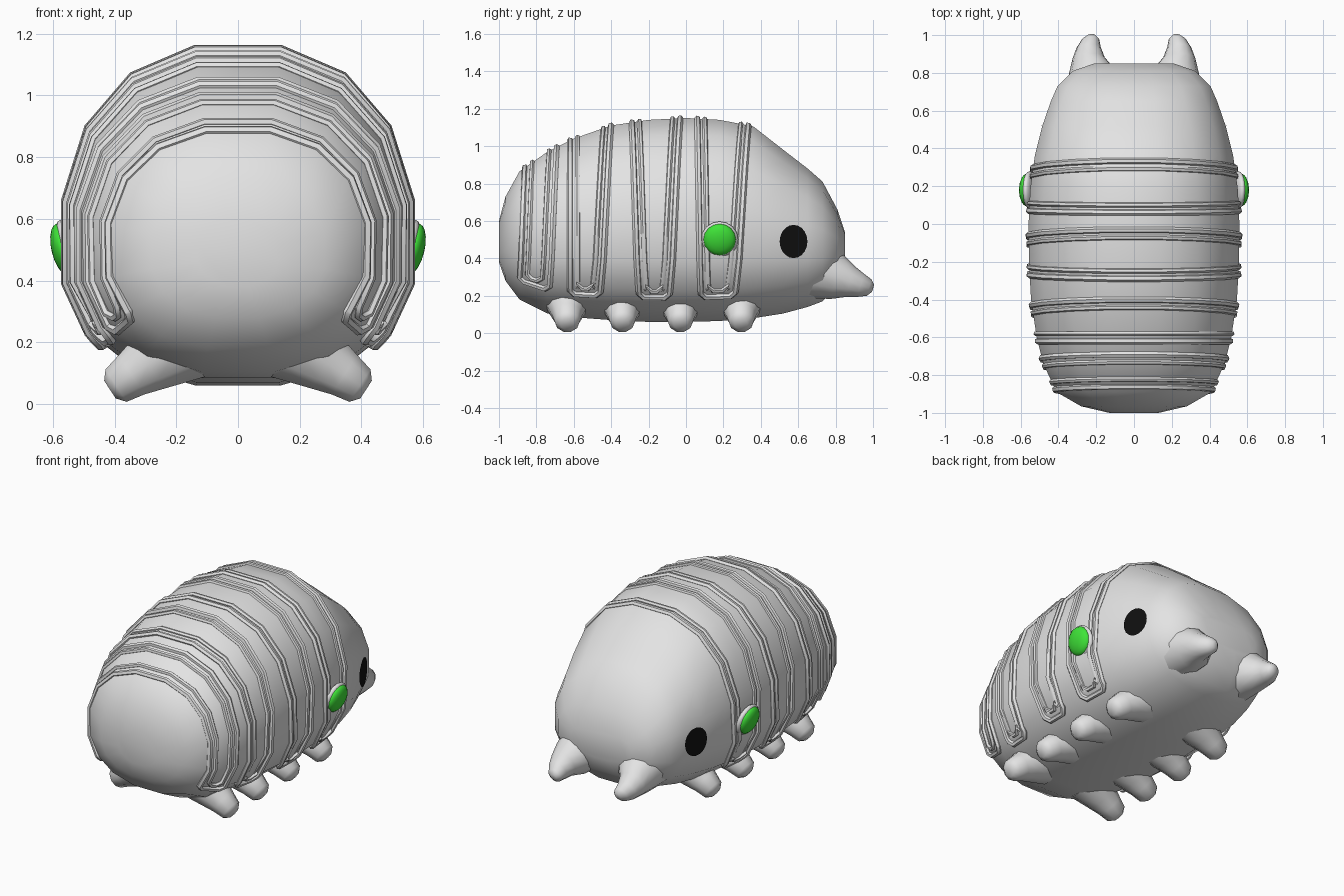
import bpy, bmesh
from math import sin, cos, radians, pi, copysign
from mathutils import Vector
from mathutils.bvhtree import BVHTree

cube = bpy.data.objects.get("Cube")
if cube:
    bpy.data.objects.remove(cube, do_unlink=True)


def material(name, rgb):
    m = bpy.data.materials.new(name)
    m.use_nodes = True
    m.diffuse_color = (*rgb, 1)
    m.node_tree.nodes["Principled BSDF"].inputs["Base Color"].default_value = (*rgb, 1)
    return m


GREY = material("shell grey", (0.77, 0.77, 0.77))
GREEN = material("bright green", (0.05, 0.78, 0.04))
BLACK = material("eye black", (0.005, 0.005, 0.005))


def smooth(obj, angle=50):
    bpy.ops.object.select_all(action='DESELECT')
    obj.select_set(True)
    bpy.context.view_layer.objects.active = obj
    bpy.ops.object.shade_smooth_by_angle(angle=radians(angle))


def finish(name, bm, mat, mirror=False, angle=50):
    mesh = bpy.data.meshes.new(name)
    bm.to_mesh(mesh)
    bm.free()
    obj = bpy.data.objects.new(name, mesh)
    bpy.context.collection.objects.link(obj)
    mesh.materials.append(mat)
    smooth(obj, angle)
    if mirror:
        mod = obj.modifiers.new("mirror", 'MIRROR')
        mod.use_mirror_merge = False
    return obj


def loft(bm, rings):
    """Skin a list of equal-sized point rings and cap both ends."""
    rows = [[bm.verts.new(p) for p in ring] for ring in rings]
    n = len(rows[0])
    for a, b in zip(rows, rows[1:]):
        for i in range(n):
            j = (i + 1) % n
            bm.faces.new((a[i], a[j], b[j], b[i]))
    bm.faces.new(rows[0])
    bm.faces.new(rows[-1])
    bmesh.ops.recalc_face_normals(bm, faces=bm.faces[:])


# Body stations: y, half width, top, bottom, height of widest line
STATIONS = [
    (-1.0, 0.13, 0.60, 0.38, 0.49), (-0.965, 0.28, 0.73, 0.28, 0.49),
    (-0.89, 0.41, 0.865, 0.18, 0.49), (-0.74, 0.48, 0.97, 0.105, 0.49),
    (-0.6, 0.515, 1.04, 0.085, 0.5), (-0.4, 0.545, 1.11, 0.07, 0.5),
    (-0.2, 0.556, 1.14, 0.06, 0.5), (0.0, 0.558, 1.15, 0.06, 0.5),
    (0.18, 0.55, 1.14, 0.065, 0.5), (0.36, 0.525, 1.105, 0.08, 0.5),
    (0.52, 0.485, 0.98, 0.105, 0.49), (0.65, 0.44, 0.88, 0.14, 0.48),
    (0.73, 0.405, 0.81, 0.17, 0.47), (0.81, 0.325, 0.66, 0.26, 0.46),
    (0.85, 0.21, 0.54, 0.36, 0.45),
]
SIDES = 16
STEP = 360 / SIDES


def surface(y, deg):
    """Point on the shell at a given length and angle around it."""
    for a, b in zip(STATIONS, STATIONS[1:]):
        if y <= b[0]:
            break
    t = (y - a[0]) / (b[0] - a[0])
    w, top, low, mid = (p + (q - p) * t for p, q in zip(a[1:], b[1:]))
    c, s = cos(radians(deg)), sin(radians(deg))
    px = copysign(abs(c) ** 0.87, c) / 0.983
    pz = copysign(abs(s) ** 0.87, s) / 0.983
    return Vector((w * px, y, mid + pz * ((top - mid) if s > 0 else (mid - low))))


# Body
bm = bmesh.new()
loft(bm, [[surface(st[0], (i + 0.5) * STEP) for i in range(SIDES)] for st in STATIONS])
shell = BVHTree.FromBMesh(bm)
finish("body", bm, GREY, angle=60)


# Raised loops around each shell segment
def band(name, top, foot, inset, end, radius):
    back_t, front_t = top[0] + inset, top[1] - inset
    back_f, front_f = foot[0] + inset, foot[1] - inset

    def edge(y_top, y_foot, lean):
        angles = [end, end + 4] + [(i + 0.5) * STEP for i in range(-1, SIDES // 2 + 1)]
        angles += [180 - end - 4, 180 - end]
        if end < -1.5 * STEP:
            angles[2:2] = [-1.5 * STEP]
            angles[-2:-2] = [180 + 1.5 * STEP]
        pts = []
        for d in angles:
            y = y_top + (y_foot - y_top) * (abs(d - 90) / (90 - end)) ** 1.5
            if d in (end, 180 - end):
                y += lean
            pts.append(surface(y, d))
        return pts

    path = edge(front_t, front_f, -0.025) + edge(back_t, back_f, 0.025)[::-1]
    curve = bpy.data.curves.new(name, 'CURVE')
    curve.dimensions = '3D'
    curve.bevel_depth = radius
    curve.bevel_resolution = 1
    spline = curve.splines.new('POLY')
    spline.points.add(len(path) - 1)
    for p, co in zip(spline.points, path):
        p.co = (*co, 1)
    spline.use_cyclic_u = True
    curve.materials.append(GREY)
    obj = bpy.data.objects.new(name, curve)
    bpy.context.collection.objects.link(obj)
    bpy.ops.object.select_all(action='DESELECT')
    obj.select_set(True)
    bpy.context.view_layer.objects.active = obj
    bpy.ops.object.convert(target='MESH')
    smooth(bpy.context.view_layer.objects.active)


SEGMENTS = [
    ("tail", (-0.86, -0.69), (-0.89, -0.73)), ("rear", (-0.62, -0.40), (-0.62, -0.46)),
    ("middle", (-0.29, -0.03), (-0.25, -0.09)), ("front", (0.06, 0.335), (0.08, 0.26)),
]
for label, top, foot in SEGMENTS:
    end = -38 if label == "tail" else -41
    band(label + "_band_outer", top, foot, 0, end, 0.017)
    band(label + "_band_inner", top, foot, 0.04, end + 6, 0.014)


# Tapered limbs: stubby legs and snout horns
def limb(bm, path, radii, sides=10):
    pts = [Vector(p) for p in path]
    axis = (pts[-1] - pts[0]).normalized()
    u = axis.cross(Vector((0, 0, 1))).normalized()
    v = axis.cross(u)
    loft(bm, [[p + (u * cos(2 * pi * i / sides) + v * sin(2 * pi * i / sides)) * r
               for i in range(sides)] for p, r in zip(pts, radii)])


bm = bmesh.new()
for y in (-0.635, -0.34, -0.03, 0.295):
    limb(bm, [(0.18, y, 0.2), (0.29, y, 0.13), (0.345, y, 0.095), (0.395, y, 0.06), (0.415, y, 0.047)],
         (0.14, 0.1, 0.08, 0.066, 0.036))
finish("legs", bm, GREY, mirror=True, angle=60)

bm = bmesh.new()
limb(bm, [(0.215, 0.7, 0.33), (0.22, 0.81, 0.3), (0.24, 0.88, 0.275), (0.24, 0.935, 0.255),
          (0.23, 0.98, 0.243), (0.225, 1.0, 0.24)], (0.15, 0.122, 0.085, 0.064, 0.045, 0.02), 12)
finish("snout_horns", bm, GREY, mirror=True, angle=60)

# Eyes: oval patches laid on the shell
bm = bmesh.new()


def on_shell(y, z):
    hit, normal, _, _ = shell.ray_cast(Vector((2, y, z)), Vector((-1, 0, 0)))
    return bm.verts.new(hit + normal * 0.007)


N = 20
centre = on_shell(0.573, 0.49)
rows = [[on_shell(0.573 + 0.074 * k * cos(2 * pi * i / N), 0.49 + 0.089 * k * sin(2 * pi * i / N))
         for i in range(N)] for k in (0.33, 0.67, 1)]
for i in range(N):
    j = (i + 1) % N
    bm.faces.new((centre, rows[0][i], rows[0][j]))
    for a, b in zip(rows, rows[1:]):
        bm.faces.new((a[i], b[i], b[j], a[j]))
finish("eyes", bm, BLACK, mirror=True)


# Side buttons: domed disc in a grey rim, tilted a little downward
def dome(name, x, scale, mat):
    bm = bmesh.new()
    bmesh.ops.create_uvsphere(bm, u_segments=16, v_segments=10, radius=1)
    obj = finish(name, bm, mat, angle=60)
    for v in obj.data.vertices:
        p = Vector((v.co.z * scale[0], v.co.x * scale[1], v.co.y * scale[1]))
        a = radians(14)
        v.co = (x + p.x * cos(a) + p.z * sin(a), 0.18 + p.y, 0.5 + p.z * cos(a) - p.x * sin(a))
    mod = obj.modifiers.new("mirror", 'MIRROR')
    mod.use_mirror_merge = False


dome("button_rims", 0.553, (0.032, 0.1), GREY)
dome("side_buttons", 0.567, (0.037, 0.087), GREEN)
